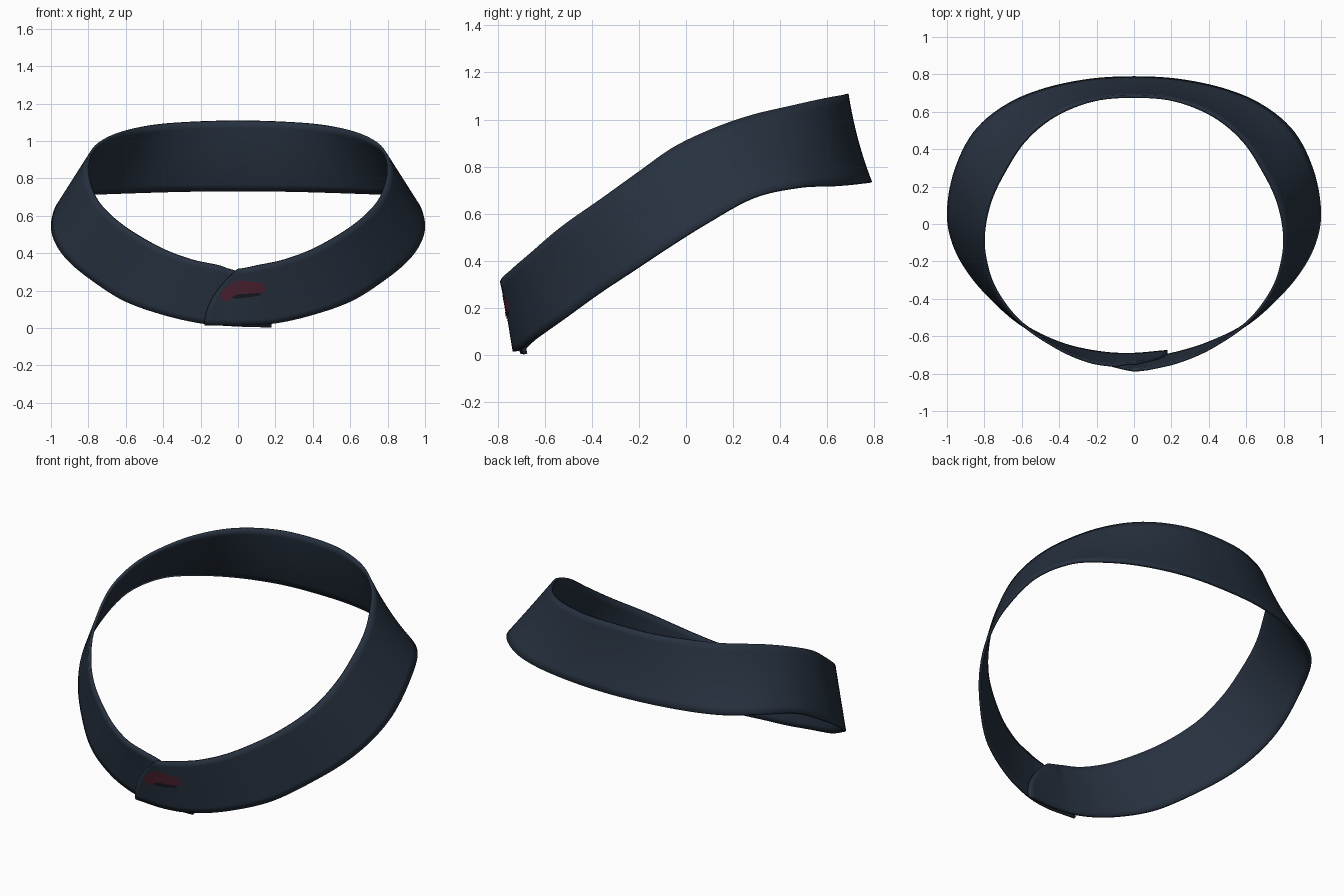
import bpy, bmesh
from mathutils import Vector
from mathutils.bvhtree import BVHTree

if "Cube" in bpy.data.objects:
    bpy.data.objects.remove(bpy.data.objects["Cube"])

def material(name, rgb):
    m = bpy.data.materials.new(name)
    m.diffuse_color = (*rgb, 1)
    m.use_nodes = True
    m.node_tree.nodes["Principled BSDF"].inputs["Base Color"].default_value = m.diffuse_color
    return m

NAVY = material("dark navy cloth", (0.020, 0.031, 0.050))
RED = material("dark red", (0.075, 0.016, 0.030))
BLACK = material("near black", (0.008, 0.010, 0.014))

# Right half of the band, back centre to front: (bottom edge, top edge)
HALF = [
    ((0.00, 0.79, 0.735), (0.00, 0.69, 1.11)),
    ((0.25, 0.775, 0.735), (0.22, 0.67, 1.105)),
    ((0.50, 0.72, 0.73), (0.43, 0.585, 1.09)),
    ((0.70, 0.63, 0.725), (0.59, 0.45, 1.06)),
    ((0.86, 0.49, 0.72), (0.70, 0.28, 1.02)),
    ((0.96, 0.29, 0.675), (0.775, 0.12, 0.965)),
    ((1.00, 0.08, 0.56), (0.81, -0.05, 0.885)),
    ((0.98, -0.08, 0.46), (0.80, -0.20, 0.78)),
    ((0.91, -0.23, 0.36), (0.745, -0.36, 0.665)),
    ((0.79, -0.38, 0.26), (0.615, -0.53, 0.545)),
    ((0.61, -0.54, 0.145), (0.42, -0.665, 0.43)),
    ((0.40, -0.645, 0.07), (0.25, -0.74, 0.365)),
    ((0.20, -0.705, 0.025), (0.11, -0.775, 0.335)),
    ((0.02, -0.735, 0.015), (0.05, -0.785, 0.322)),
    ((-0.18, -0.725, 0.015), (0.00, -0.79, 0.312)),
]
ROWS, STEPS = 10, 6

def row_points(t, side):
    """Control points of one lengthwise row; t runs bottom to top."""
    pts = []
    for i, (b, a) in enumerate(HALF):
        p = Vector(b).lerp(Vector(a), t)
        p.y -= 0.06 * t * (1 - t) * max(0, p.y)      # slight hollow at the back
        left = len(HALF) - 1 - i
        if left == 0:
            p.x = -0.18 * (1 - t * t)                # rounded end of the lap
        if side < 0 and left < 3:                    # left end tucks behind
            p.y += (0.036, 0.03, 0.012)[left]
            p.z -= (0.012, 0.006, 0.0)[left]
        p.x *= side
        pts.append(p)
    return pts

def smooth_path(p):
    out = []
    q = [2 * p[0] - p[1]] + p + [2 * p[-1] - p[-2]]
    for i in range(1, len(q) - 2):
        a, b, c, d = q[i - 1:i + 3]
        for s in range(STEPS):
            u = s / STEPS
            out.append(0.5 * (2 * b + (c - a) * u + (2 * a - 5 * b + 4 * c - d) * u * u
                              + (3 * b - a - 3 * c + d) * u ** 3))
    return out + [p[-1]]

def add_object(name, bm, mat):
    me = bpy.data.meshes.new(name)
    bm.to_mesh(me)
    me.materials.append(mat)
    ob = bpy.data.objects.new(name, me)
    bpy.context.collection.objects.link(ob)
    return ob

# Collar band
bm = bmesh.new()
grid = []
for r in range(ROWS + 1):
    t = r / ROWS
    path = row_points(t, -1)[::-1] + row_points(t, 1)[1:]
    grid.append([bm.verts.new(p) for p in smooth_path(path)])
for lo, hi in zip(grid, grid[1:]):
    for i in range(len(lo) - 1):
        bm.faces.new((lo[i + 1], lo[i], hi[i], hi[i + 1]))
bm.normal_update()
mid = grid[ROWS // 2][len(grid[0]) // 2]
if mid.normal.y < 0:                                  # normals face outwards
    bmesh.ops.reverse_faces(bm, faces=bm.faces[:])
tree = BVHTree.FromBMesh(bm)
band = add_object("collar_band", bm, NAVY)
bm.free()
solid = band.modifiers.new("thickness", "SOLIDIFY")
solid.thickness = 0.016
solid.offset = -1
bpy.context.view_layer.objects.active = band
band.select_set(True)
bpy.ops.object.shade_smooth_by_angle(angle=0.7)

# Thin plates lying on the front lap
def plate(name, upper, lower, mat, lift):
    """Strip between two outlines given as (x, z), projected on the band."""
    bm = bmesh.new()
    cols = []
    for (x0, z0), (x1, z1) in zip(upper, lower):
        col = []
        for k in range(5):
            x, z = x0 + (x1 - x0) * k / 4, z0 + (z1 - z0) * k / 4
            hit = tree.ray_cast(Vector((x, -2, z)), Vector((0, 1, 0)))[0]
            col.append(bm.verts.new((x, hit.y - lift, z)))
        cols.append(col)
    for a, b in zip(cols, cols[1:]):
        for k in range(4):
            bm.faces.new((a[k], a[k + 1], b[k + 1], b[k]))
    bmesh.ops.recalc_face_normals(bm, faces=bm.faces[:])
    bm.normal_update()
    if sum(f.normal.y for f in bm.faces) > 0:
        bmesh.ops.reverse_faces(bm, faces=bm.faces[:])
    add_object(name, bm, mat)
    bm.free()

plate("red_patch",
      [(-0.095, 0.18), (-0.08, 0.205), (-0.05, 0.225), (-0.02, 0.25), (0.03, 0.255),
       (0.08, 0.245), (0.13, 0.24), (0.145, 0.215)],
      [(-0.09, 0.155), (-0.075, 0.145), (-0.05, 0.15), (-0.02, 0.172), (0.03, 0.182),
       (0.08, 0.182), (0.13, 0.188), (0.145, 0.20)], RED, 0.003)
plate("dark_slit",
      [(-0.03, 0.168), (0.0, 0.181), (0.06, 0.184), (0.12, 0.188)],
      [(-0.03, 0.16), (0.0, 0.158), (0.06, 0.165), (0.12, 0.175)], BLACK, 0.005)
